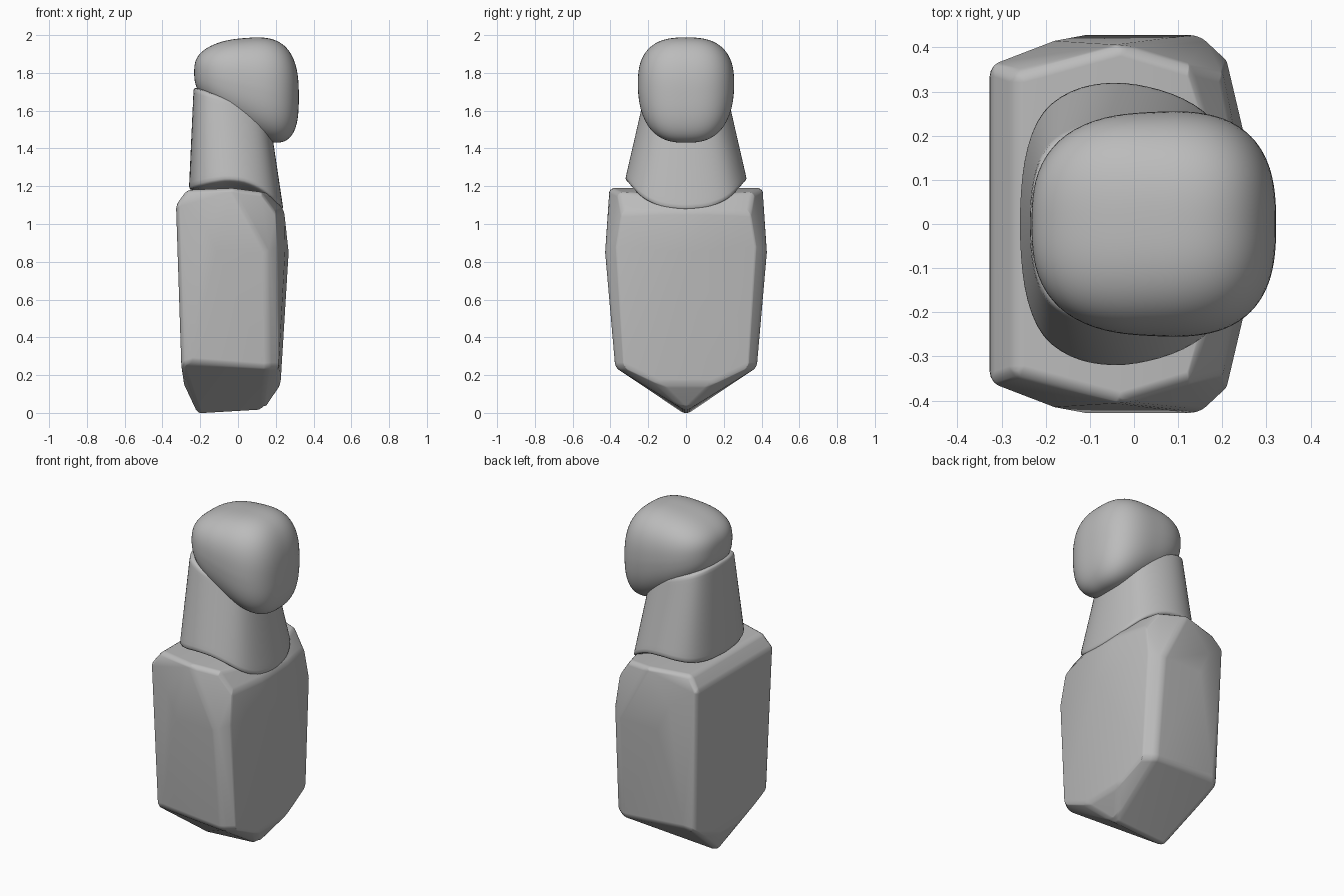
import bpy, bmesh, math
from mathutils import Vector

if "Cube" in bpy.data.objects:
    bpy.data.objects.remove(bpy.data.objects["Cube"], do_unlink=True)

# One plain grey for the whole figure
grey = bpy.data.materials.new("plain grey")
grey.use_nodes = True
grey.diffuse_color = (0.5, 0.5, 0.5, 1)
grey.node_tree.nodes["Principled BSDF"].inputs["Base Color"].default_value = (0.5, 0.5, 0.5, 1)


def finish(bm, name):
    bmesh.ops.recalc_face_normals(bm, faces=bm.faces[:])
    mesh = bpy.data.meshes.new(name)
    bm.to_mesh(mesh)
    bm.free()
    mesh.materials.append(grey)
    mesh.shade_smooth()
    obj = bpy.data.objects.new(name, mesh)
    bpy.context.collection.objects.link(obj)
    return obj


# Torso: faceted block, wrapped around mirrored corner points
corners = [
    (-.328, .36, 1.10), (-.30, .34, .25), (-.285, .10, .15), (-.21, 0, -.01),
    (-.27, .34, 1.18), (-.03, .405, 1.19), (.12, .36, 1.17), (.17, .2, 1.16),
    (-.11, .428, .85), (.15, .428, .85), (-.18, .415, 1.0),
    (-.24, .37, .27), (.16, .375, .24),
    (.21, .37, .88), (.25, .2, .87), (.268, 0, .85), (.20, .34, 1.06), (.245, .12, 1.07),
    (.215, .33, .24), (.225, .14, .15), (.13, 0, .01),
]
bm = bmesh.new()
for x, y, z in corners:
    for side in ((1, -1) if y else (1,)):
        bm.verts.new((x, y * side, z))
hull = bmesh.ops.convex_hull(bm, input=bm.verts[:])
bmesh.ops.delete(bm, geom=[v for v in bm.verts if not v.link_faces], context='VERTS')
bmesh.ops.dissolve_limit(bm, angle_limit=math.radians(3), verts=bm.verts[:], edges=bm.edges[:])
torso = finish(bm, "torso")
bevel = torso.modifiers.new("soft edges", 'BEVEL')
bevel.width = 0.022
bevel.segments = 3
bevel.limit_method = 'ANGLE'
bevel.angle_limit = math.radians(18)
weighted = torso.modifiers.new("flat panels", 'WEIGHTED_NORMAL')
weighted.keep_sharp = True

# Neck: tapered tube with an arched lower rim and a sloping top
half = [(-.263, 0, 1.17), (-.255, .15, 1.175), (-.215, .27, 1.19), (-.12, .322, 1.215),
        (-.02, .33, 1.225), (.09, .305, 1.20), (.19, .25, 1.13), (.235, .14, 1.07), (.246, 0, 1.06)]
rim = half + [(x, -y, z) for x, y, z in half[-2:0:-1]]
bm = bmesh.new()
rings = []
for t in (0, .03, .35, .7, .97, 1):
    ring = []
    for x, y, z in rim:
        top = Vector((-.035 + (x + .008) * .79, y * .68, 1.66 - .28 * x))
        ring.append(bm.verts.new(Vector((x, y, z)).lerp(top, t)))
    rings.append(ring)
n = len(rim)
for a, b in zip(rings, rings[1:]):
    for i in range(n):
        bm.faces.new((a[i], a[(i + 1) % n], b[(i + 1) % n], b[i]))
for ring in (rings[0], rings[-1]):
    bm.faces.new(ring)
neck = finish(bm, "neck")
sub = neck.modifiers.new("smooth", 'SUBSURF')
sub.levels = sub.render_levels = 2

# Head: rounded block whose underside slopes down toward the face
bm = bmesh.new()
bmesh.ops.create_icosphere(bm, subdivisions=5, radius=1)
p = 2.7
for v in bm.verts:
    d = v.co.normalized()
    d /= sum(abs(c) ** p for c in d) ** (1 / p)
    x = .045 + .277 * d.x
    y = .254 * d.y * (1 + .05 * d.x) * (1 - .06 * max(0, -d.z))
    low = 1.49 - .15 * d.x
    top = 1.985 + .02 * d.x
    z = (low + top) / 2 + d.z * (top - low) / 2
    v.co = (x, y, z)
finish(bm, "head")
